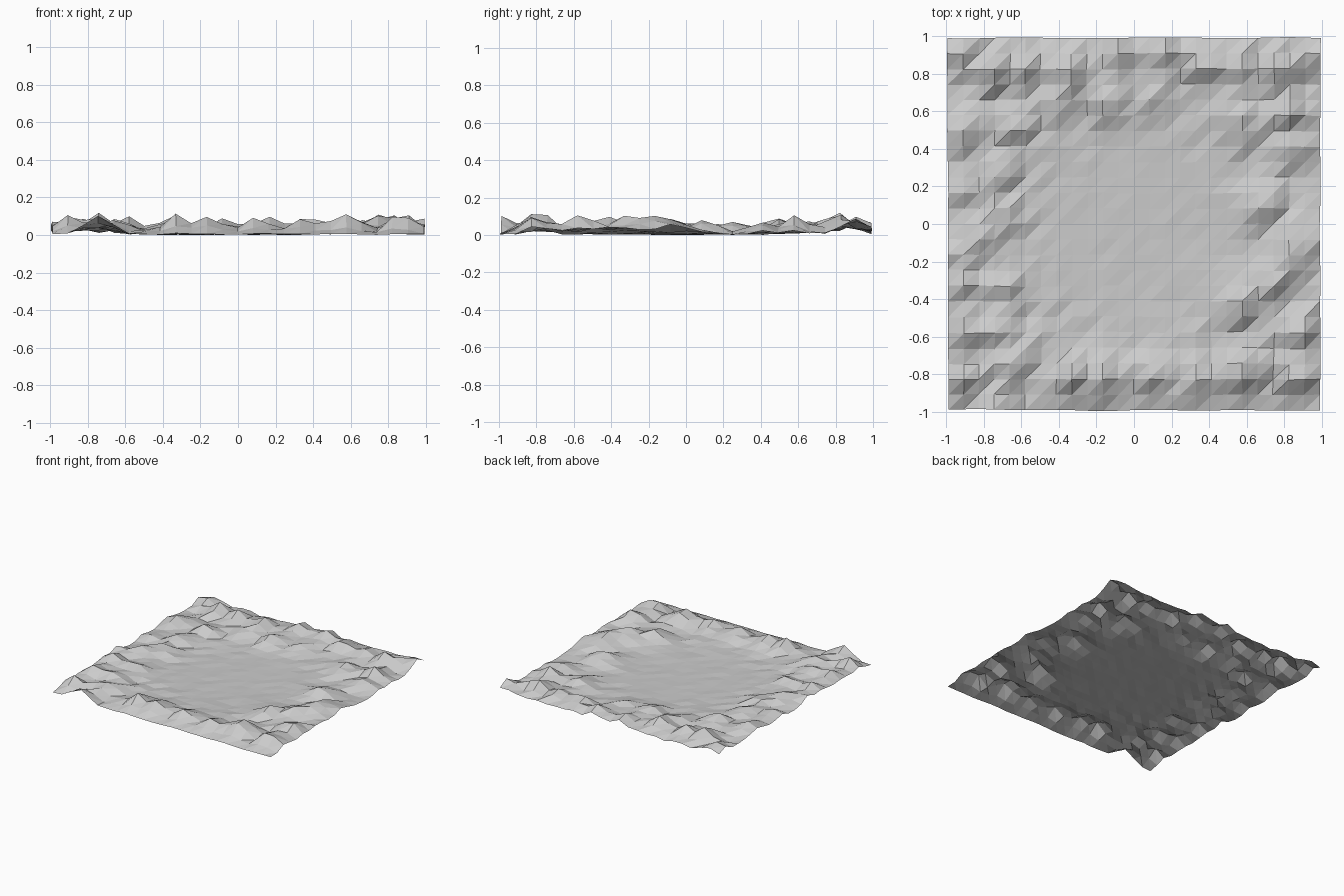
import bpy, bmesh, math, random
from mathutils import Vector, noise

cube = bpy.data.objects.get("Cube")
if cube:
    bpy.data.objects.remove(cube, do_unlink=True)

random.seed(11)
CELLS = 24
HALF = 0.99

# Hills around the rim: x, y, height, all in hundredths
HILLS = [
    (-74, -98, 10), (-90, -82, 8), (-66, -74, 8), (-90, -57, 8), (-74, -57, 7),
    (-90, -33, 7), (-70, -33, 6), (-98, -17, 6), (-82, -8, 8), (-68, 4, 5),
    (-92, 20, 5), (-74, 27, 6), (-90, 50, 7), (-64, 50, 6), (-74, 82, 10),
    (-58, 82, 8), (-92, 92, 6), (-33, 82, 9), (-40, 66, 5), (-14, 66, 6),
    (10, 66, 5), (-8, 91, 9), (16, 91, 9), (38, 83, 8), (56, 84, 8),
    (76, 83, 9), (91, 91, 7), (82, 58, 7), (82, 42, 6), (58, 55, 6),
    (66, 10, 6), (86, -8, 7), (84, -20, 10), (74, -31, 10), (58, -42, 9),
    (88, -57, 10), (86, -80, 10), (58, -80, 11), (34, -81, 7), (10, -82, 8),
    (-16, -82, 9), (-32, -82, 9), (98, -40, 3), (98, -5, 4), (98, 92, 6),
]


def height(x, y):
    """Highest hill at a point, plus fine roughness fading to the middle and front."""
    rim = min(max((math.hypot(x, y) - 0.25) / 0.5, 0), 1) ** 1.5
    rim *= min((y + HALF) / 0.15, 1)
    top = 0.0
    for hx, hy, hz in HILLS:
        d = math.hypot(x - hx / 100, y - hy / 100)
        top = max(top, hz / 100 * math.exp(-(d / 0.1) ** 2))
    rough = 0.02 * noise.noise(Vector((x * 6, y * 6, 2))) + random.uniform(-0.012, 0.012)
    return min(max(top + rim * (rough + 0.012), 0), 0.115) + 0.005 * random.random()


# Ground sheet of triangles, all split along the same diagonal
bm = bmesh.new()
rows = []
for j in range(CELLS + 1):
    row = []
    for i in range(CELLS + 1):
        x, y = (HALF * (2 * k / CELLS - 1) for k in (i, j))
        dx, dy = (0.008 * noise.noise(Vector((x * 3, y * 3, k))) for k in (5.3, 9.7))
        row.append(bm.verts.new((x + dx, y + dy, height(x, y))))
    rows.append(row)
for low, high in zip(rows, rows[1:]):
    for i in range(CELLS):
        bm.faces.new((low[i], low[i + 1], high[i + 1]))
        bm.faces.new((low[i], high[i + 1], high[i]))

mesh = bpy.data.meshes.new("terrain")
bm.to_mesh(mesh)
bm.free()
terrain = bpy.data.objects.new("terrain", mesh)
bpy.context.collection.objects.link(terrain)

# Plain grey rock
rock = bpy.data.materials.new("light grey rock")
rock.use_nodes = True
grey = (0.6, 0.6, 0.6, 1)
rock.diffuse_color = grey
rock.node_tree.nodes["Principled BSDF"].inputs["Base Color"].default_value = grey
mesh.materials.append(rock)
